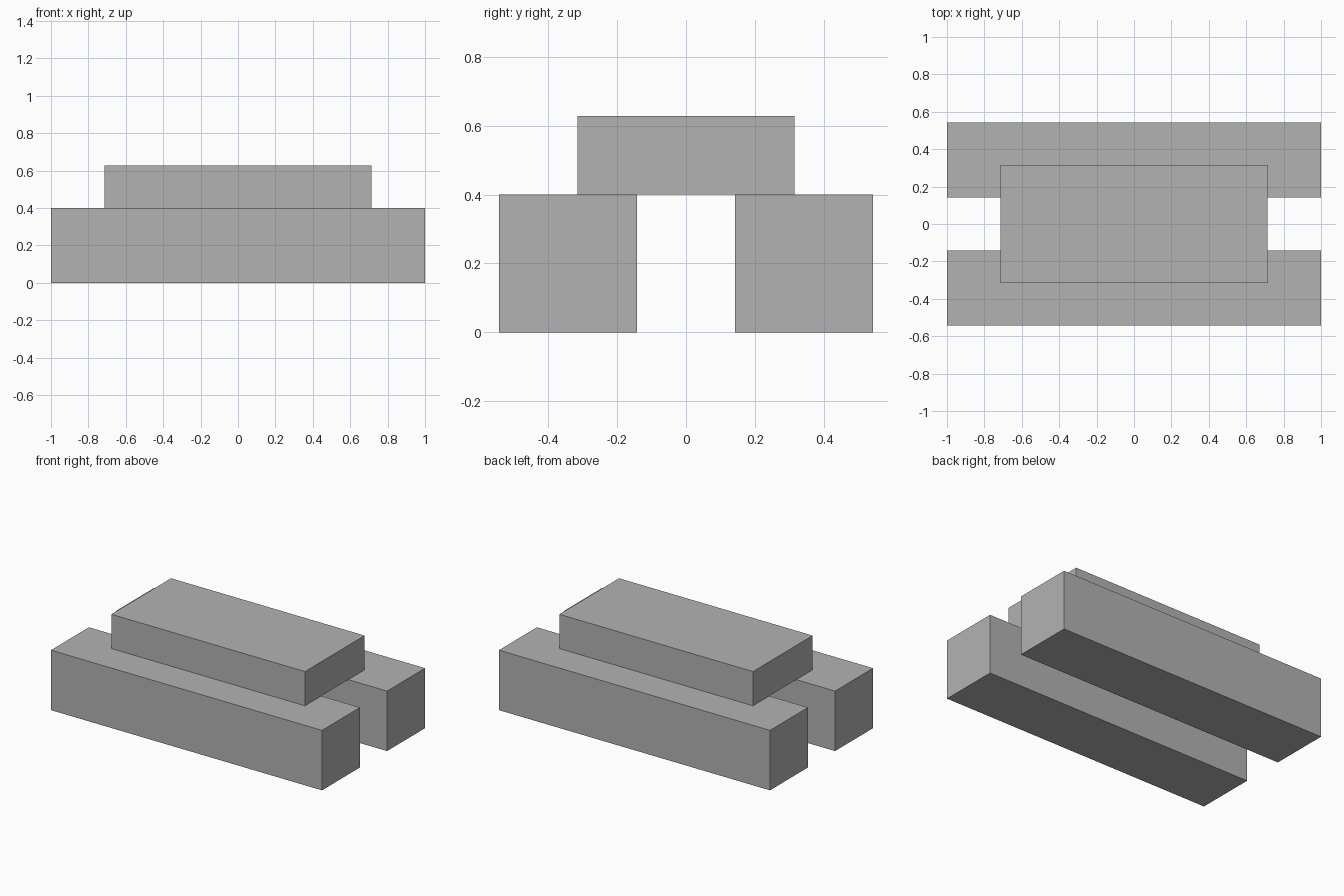
import bpy

if "Cube" in bpy.data.objects:
    bpy.data.objects.remove(bpy.data.objects["Cube"])

grey = bpy.data.materials.new("grey")
grey.diffuse_color = (0.45, 0.45, 0.45, 1.0)
grey.use_nodes = True
grey.node_tree.nodes["Principled BSDF"].inputs["Base Color"].default_value = grey.diffuse_color


def block(name, size, centre):
    """Flat-sided box with the given size and centre."""
    bpy.ops.mesh.primitive_cube_add(size=1, location=centre)
    obj = bpy.context.object
    obj.name = name
    obj.scale = size
    bpy.ops.object.transform_apply(location=False, rotation=False, scale=True)
    obj.data.materials.append(grey)
    return obj


# All parts follow a seven-unit-long module
u = 2 / 7
bar = 1.4 * u
slab_height = 0.8 * u

# Two long parallel bars with a one-unit gap
for name, side in (("front_bar", -1), ("back_bar", 1)):
    block(name, (2, bar, bar), (0, side * (u + bar) / 2, bar / 2))

# Slab bridging the gap
block("top_slab", (5 * u, 2.2 * u, slab_height), (0, 0, bar + slab_height / 2))
